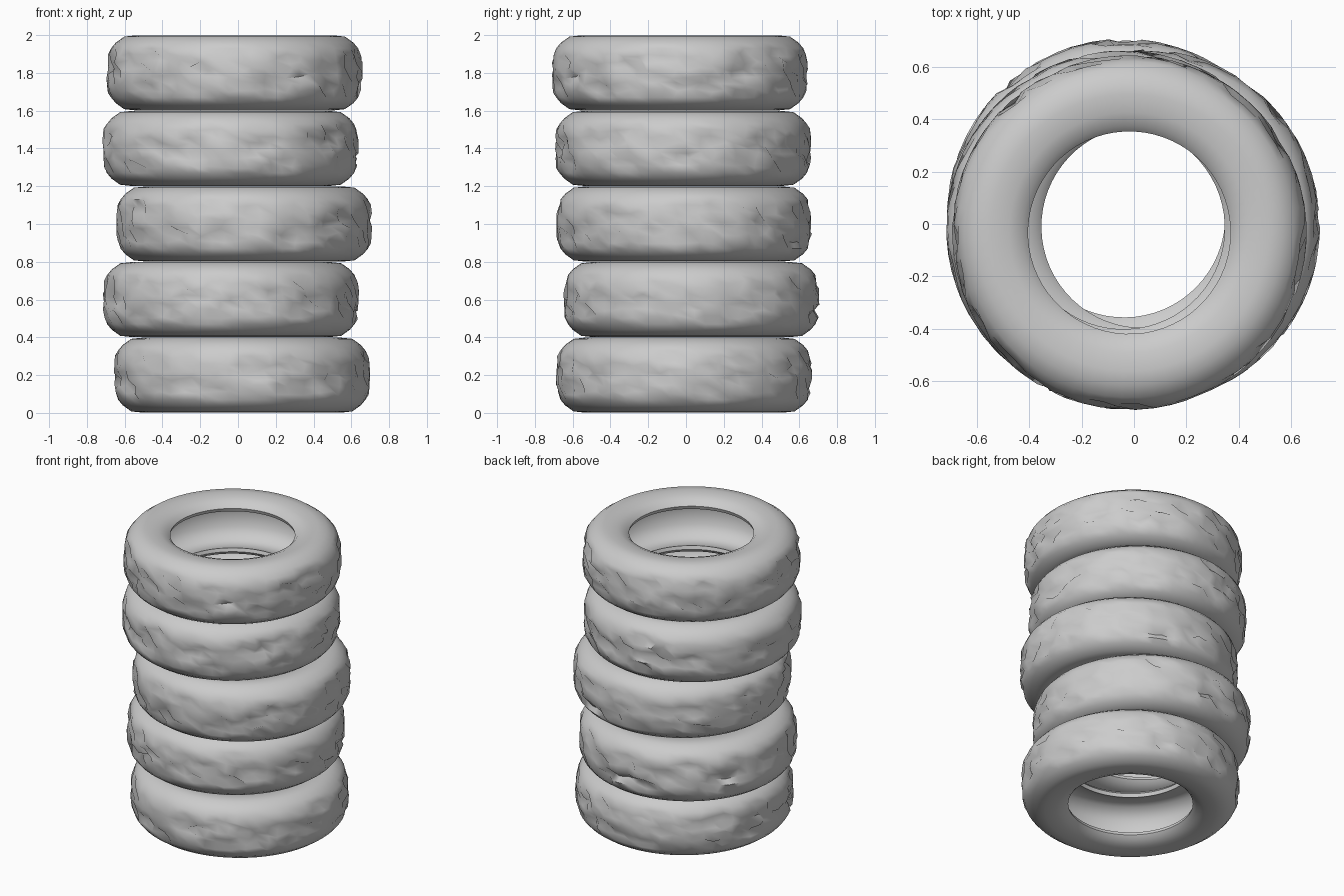
import bpy, bmesh, math, random
from mathutils import Vector

if "Cube" in bpy.data.objects:
    bpy.data.objects.remove(bpy.data.objects["Cube"])

random.seed(7)
SEG = 64

# Closed cross-section (radius, height from tyre middle, is it tread?)
SIDE = [(0.395, 0.125, 0), (0.387, 0.148, 0), (0.41, 0.172, 0), (0.46, 0.192, 0),
        (0.53, 0.198, 0), (0.585, 0.192, 0), (0.63, 0.16, 0), (0.655, 0.13, 0)]
TREAD = [(0.672, 0.095, 1), (0.677, 0.057, 1), (0.678, 0.019, 1),
         (0.678, -0.019, 1), (0.677, -0.057, 1), (0.672, -0.095, 1)]
INNER = [(0.47, -0.155, 0), (0.56, -0.15, 0), (0.61, -0.08, 0), (0.62, 0.0, 0),
         (0.61, 0.08, 0), (0.56, 0.15, 0), (0.47, 0.155, 0)]
PROFILE = SIDE + TREAD + [(r, -z, t) for r, z, t in reversed(SIDE)] + INNER


def make_tyre(name, cx, cy, cz, turn):
    bm = bmesh.new()
    rings = []
    for i in range(SEG):
        ring = []
        for j, (r, z, tread) in enumerate(PROFILE):
            a = turn + 2 * math.pi * i / SEG
            if tread:
                # worn, chunky tread: random grooves and skewed blocks
                r -= random.choice((0, 0, 0, 0.006, 0.015, 0.032))
                a += random.uniform(-0.03, 0.03)
                z += random.uniform(-0.012, 0.012)
            ring.append(bm.verts.new((r * math.cos(a), r * math.sin(a), z)))
        rings.append(ring)
    n = len(PROFILE)
    for i in range(SEG):
        a, b = rings[i], rings[(i + 1) % SEG]
        for j in range(n):
            k = (j + 1) % n
            bm.faces.new((a[j], a[k], b[k], b[j]))
    bmesh.ops.recalc_face_normals(bm, faces=bm.faces)
    mesh = bpy.data.meshes.new(name)
    bm.to_mesh(mesh)
    bm.free()
    obj = bpy.data.objects.new(name, mesh)
    obj.location = Vector((cx, cy, cz))
    bpy.context.collection.objects.link(obj)
    bpy.ops.object.select_all(action='DESELECT')
    obj.select_set(True)
    bpy.context.view_layer.objects.active = obj
    bpy.ops.object.shade_smooth_by_angle(angle=math.radians(60))


# Untidy stack, bottom to top
OFFSETS = [(0.02, -0.01), (-0.038, 0.03), (0.033, -0.01), (-0.04, -0.015), (-0.018, -0.033)]
for i, (x, y) in enumerate(OFFSETS):
    make_tyre(f"tyre_{i + 1}", x, y, 0.2 + 0.4 * i, i * 0.7)
